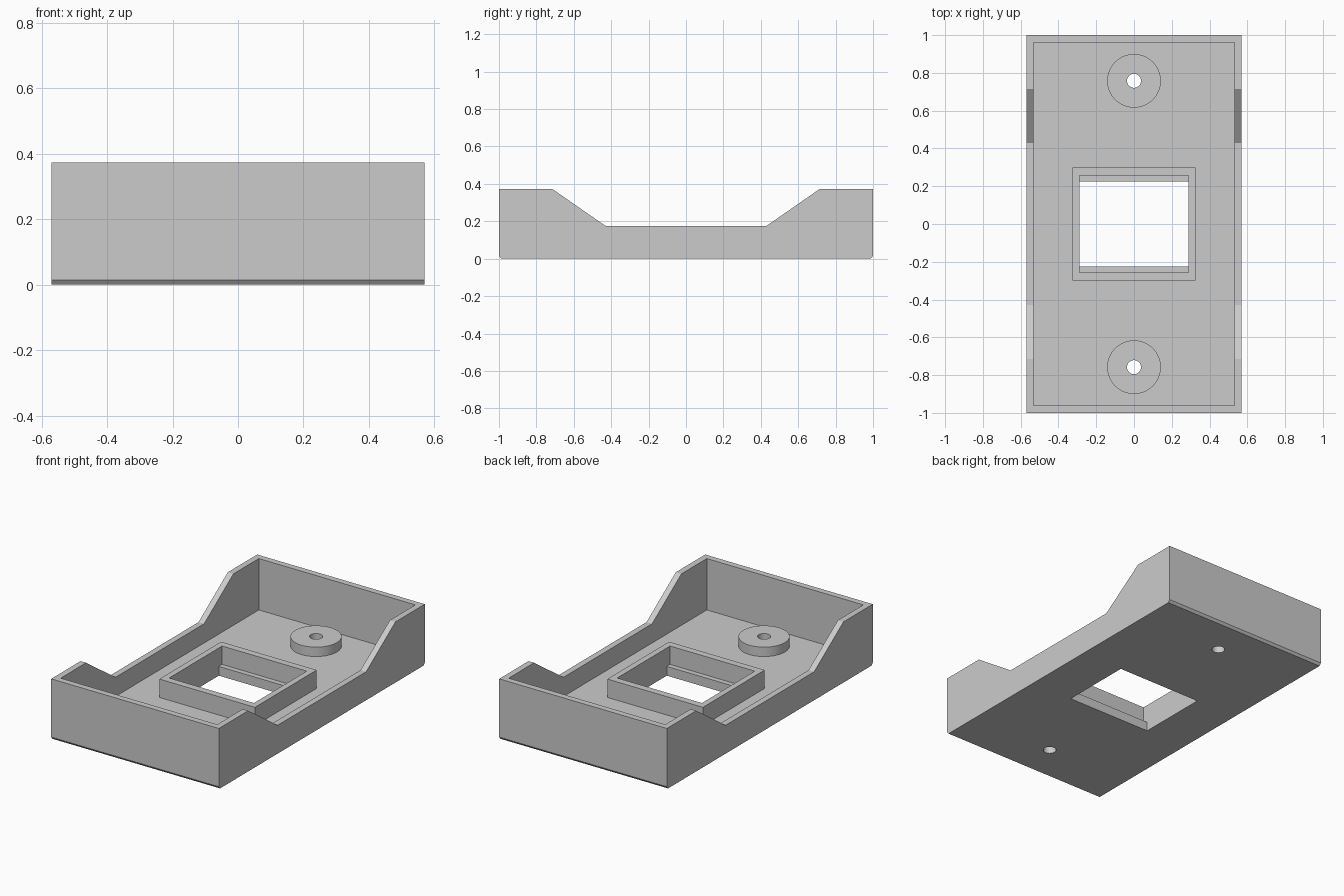
import bpy
import bmesh

cube = bpy.data.objects.get("Cube")
if cube:
    bpy.data.objects.remove(cube, do_unlink=True)

# Main sizes
HALF_X, HALF_Y, TOP = 0.57, 1.0, 0.373
WALL, FLOOR, LOW = 0.038, 0.057, 0.175
BOSS_Y, BOSS_TOP, FRAME_TOP = 0.758, 0.115, 0.17

grey = bpy.data.materials.new("plain grey")
grey.use_nodes = True
colour = (0.6, 0.6, 0.6, 1)
grey.diffuse_color = colour
grey.node_tree.nodes["Principled BSDF"].inputs["Base Color"].default_value = colour


def finish(name, bm):
    bmesh.ops.recalc_face_normals(bm, faces=bm.faces)
    mesh = bpy.data.meshes.new(name)
    bm.to_mesh(mesh)
    bm.free()
    mesh.materials.append(grey)
    obj = bpy.data.objects.new(name, mesh)
    bpy.context.collection.objects.link(obj)
    return obj


def side_prism(name, profile, half_width):
    """Extrude a (y, z) profile across x."""
    bm = bmesh.new()
    face = bm.faces.new([bm.verts.new((-half_width, y, z)) for y, z in profile])
    new = bmesh.ops.extrude_face_region(bm, geom=[face])["geom"]
    moved = [v for v in new if isinstance(v, bmesh.types.BMVert)]
    bmesh.ops.translate(bm, verts=moved, vec=(2 * half_width, 0, 0))
    return finish(name, bm)


def block(name, half_x, half_y, z0, z1):
    rect = [(-half_y, z0), (half_y, z0), (half_y, z1), (-half_y, z1)]
    return side_prism(name, rect, half_x)


def cylinder(name, radius, y, z0, z1):
    bm = bmesh.new()
    bmesh.ops.create_cone(bm, cap_ends=True, segments=64, radius1=radius,
                          radius2=radius, depth=z1 - z0)
    bmesh.ops.translate(bm, verts=bm.verts, vec=(0, y, (z0 + z1) / 2))
    return finish(name, bm)


def cut(target, cutter):
    mod = target.modifiers.new("cut", 'BOOLEAN')
    mod.operation = 'DIFFERENCE'
    mod.solver = 'EXACT'
    mod.object = cutter
    bpy.context.view_layer.objects.active = target
    bpy.ops.object.modifier_apply(modifier=mod.name)
    bpy.data.objects.remove(cutter, do_unlink=True)


def smooth(obj):
    bpy.ops.object.select_all(action='DESELECT')
    obj.select_set(True)
    bpy.context.view_layer.objects.active = obj
    bpy.ops.object.shade_smooth_by_angle(angle=0.5)


# Tray: side profile with dipped walls and bevelled end edges
half = [(HALF_Y - 0.012, 0), (HALF_Y, 0.015), (HALF_Y, TOP),
        (0.715, TOP), (0.43, LOW)]
profile = half + [(-y, z) for y, z in reversed(half)]
tray = side_prism("tray", profile, HALF_X)
cut(tray, block("cavity_cutter", HALF_X - WALL, HALF_Y - WALL, FLOOR, 1))
cut(tray, block("window_cutter", 0.288, 0.225, -1, 1))

# Raised frame around the window, set back to leave a ledge front and back
frame = block("window_frame", 0.325, 0.3, FLOOR, FRAME_TOP)
cut(frame, block("frame_cutter", 0.288, 0.257, -1, 1))

# Screw bosses with through holes
for side, y in (("front", -BOSS_Y), ("back", BOSS_Y)):
    cut(tray, cylinder("hole_cutter", 0.037, y, -1, 1))
    boss = cylinder("screw_boss_" + side, 0.142, y, FLOOR, BOSS_TOP)
    cut(boss, cylinder("hole_cutter", 0.037, y, -1, 1))
    smooth(boss)
smooth(tray)
